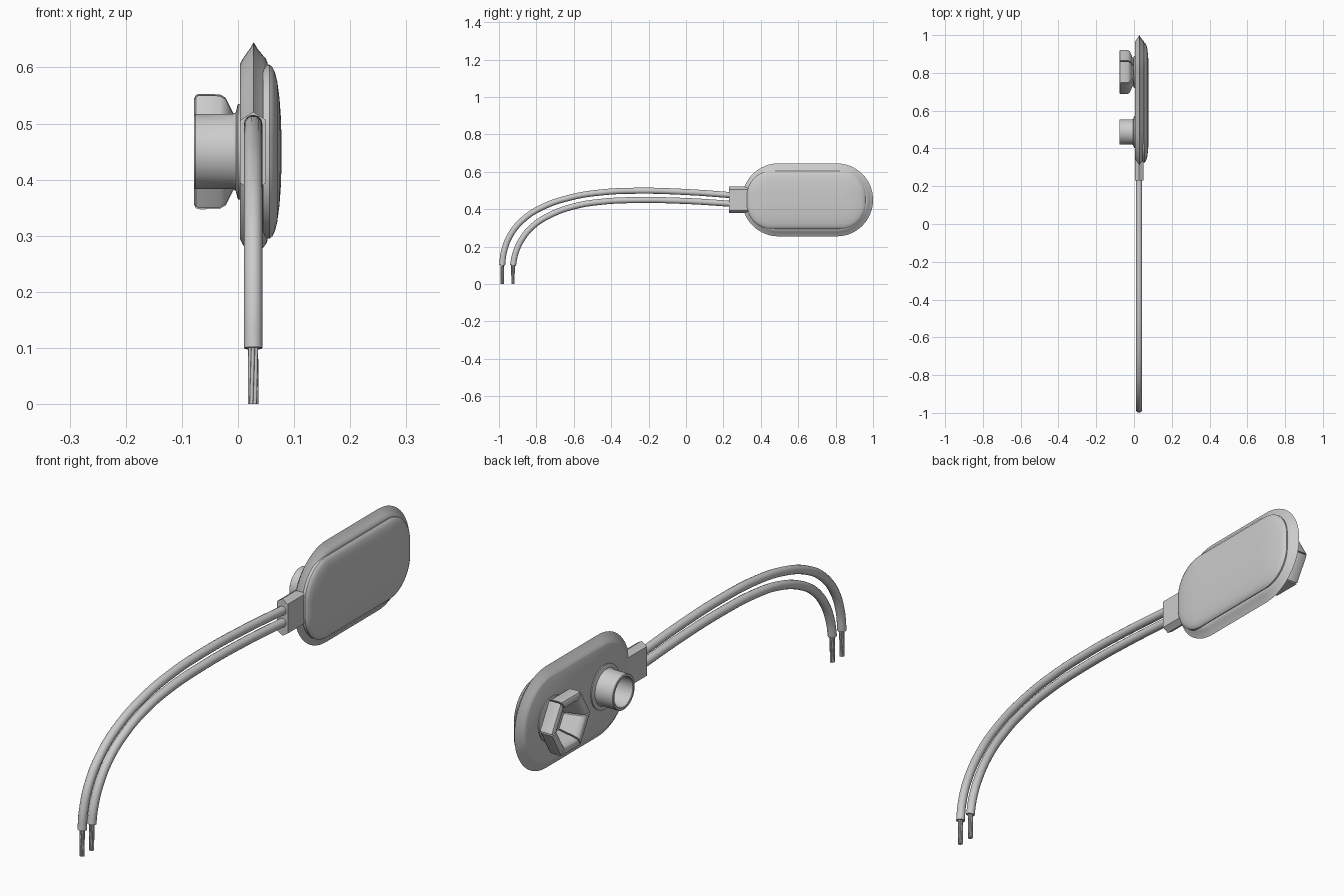
import bpy, bmesh, math
from mathutils import Vector

if "Cube" in bpy.data.objects:
    bpy.data.objects.remove(bpy.data.objects["Cube"])

ZC = 0.45  # height of the connector's centre line


def make(name, bm, angle=35):
    bmesh.ops.recalc_face_normals(bm, faces=bm.faces)
    me = bpy.data.meshes.new(name)
    bm.to_mesh(me)
    bm.free()
    ob = bpy.data.objects.new(name, me)
    bpy.context.collection.objects.link(ob)
    bpy.ops.object.select_all(action='DESELECT')
    ob.select_set(True)
    bpy.context.view_layer.objects.active = ob
    bpy.ops.object.shade_smooth_by_angle(angle=math.radians(angle))
    return ob


def loft(bm, rings, closed=False):
    """Skin a list of point rings; cap the ends or join last to first."""
    vs = [[bm.verts.new(p) for p in r] for r in rings]
    pairs = list(zip(vs, vs[1:])) + ([(vs[-1], vs[0])] if closed else [])
    for a, b in pairs:
        n = len(a)
        for i in range(n):
            j = (i + 1) % n
            bm.faces.new((a[i], a[j], b[j], b[i]))
    if not closed:
        bm.faces.new(vs[0])
        bm.faces.new(vs[-1])


def rounded(x, yc, hy, hz, r, n=16):
    """Rounded rectangle ring in the YZ plane."""
    pts = []
    for q, (sy, sz) in enumerate([(1, 1), (-1, 1), (-1, -1), (1, -1)]):
        for i in range(n + 1):
            a = math.pi / 2 * (q + i / n)
            pts.append((x, yc + sy * (hy - r) + r * math.cos(a),
                        ZC + sz * (hz - r) + r * math.sin(a)))
    return pts


def lathe(name, yc, profile, n=48):
    """Revolve (x, radius) points about an axis along x."""
    bm = bmesh.new()
    loft(bm, [[(x, yc + r * math.cos(2 * math.pi * i / n), ZC + r * math.sin(2 * math.pi * i / n))
               for i in range(n)] for x, r in profile])
    return make(name, bm)


# moulded oval body with a peaked rim
bm = bmesh.new()
loft(bm, [rounded(x, 0.65, 0.35 - d, 0.195 - d, 0.194 - d) for x, d in
          [(0.004, 0.038), (0.007, 0.032), (0.013, 0.023), (0.021, 0.012), (0.028, 0.0),
           (0.035, 0.012), (0.044, 0.023), (0.050, 0.030), (0.053, 0.038), (0.053, 0.06)]])
make("body", bm)

# domed front pad
bm = bmesh.new()
loft(bm, [rounded(x, 0.643, 0.317 - d, 0.155 - d, max(0.13 - d, 0.02)) for x, d in
          [(0.045, 0.0), (0.056, 0.0), (0.061, 0.004), (0.066, 0.014), (0.070, 0.030),
           (0.074, 0.060), (0.0765, 0.095), (0.0775, 0.13)]])
make("front_pad", bm)

# strain relief block with the same peaked edges
bm = bmesh.new()
section = [(0.004, -0.056), (0.027, -0.071), (0.050, -0.056),
           (0.050, 0.056), (0.027, 0.071), (0.004, 0.056)]
loft(bm, [[(x, y, ZC + z) for x, z in section] for y in (0.23, 0.35)])
make("strain_relief", bm)

# round stud: hollow tube on a flange
lathe("stud", 0.487, [(0.008, 0.085), (0.0, 0.085), (-0.002, 0.078), (-0.004, 0.070),
                      (-0.009, 0.067), (-0.076, 0.067), (-0.078, 0.065), (-0.078, 0.058),
                      (-0.076, 0.056), (-0.006, 0.056)])

# hexagonal socket: flange and six curled petals
lathe("socket_base", 0.805, [(0.008, 0.085), (0.0, 0.085), (-0.002, 0.080), (-0.003, 0.060)])
profile = [(0.0, 0.062), (-0.008, 0.068), (-0.014, 0.080), (-0.022, 0.096), (-0.032, 0.102),
           (-0.068, 0.103), (-0.075, 0.101), (-0.078, 0.095), (-0.078, 0.082),
           (-0.074, 0.075), (-0.060, 0.068), (-0.030, 0.060), (0.0, 0.052)]
bm = bmesh.new()
for k in range(6):
    a = math.radians(90 + 60 * k)
    out = Vector((0, math.cos(a), math.sin(a)))
    side = Vector((0, -math.sin(a), math.cos(a)))
    rings = []
    for s in (-1, 1):
        rings.append([Vector((x, 0.805, ZC)) + out * r + side * s * (r * math.tan(math.pi / 6) - 0.003)
                      for x, r in profile])
    loft(bm, rings)
make("socket_petals", bm)


# insulated wires and their bare twisted ends
def tube(name, pts, radius):
    cu = bpy.data.curves.new(name, 'CURVE')
    cu.dimensions = '3D'
    cu.bevel_depth = radius
    cu.bevel_resolution = 5
    cu.resolution_u = 8
    cu.use_fill_caps = True
    sp = cu.splines.new('BEZIER')
    sp.bezier_points.add(len(pts) - 1)
    for bp, p in zip(sp.bezier_points, pts):
        bp.co = p
        bp.handle_left_type = bp.handle_right_type = 'AUTO'
    ob = bpy.data.objects.new(name, cu)
    bpy.context.collection.objects.link(ob)
    bpy.ops.object.select_all(action='DESELECT')
    ob.select_set(True)
    bpy.context.view_layer.objects.active = ob
    bpy.ops.object.convert(target='MESH')
    bpy.ops.object.shade_smooth_by_angle(angle=math.radians(40))


paths = {
    "outer": [(-0.983, 0.10), (-0.974, 0.17), (-0.94, 0.26), (-0.87, 0.345), (-0.77, 0.41),
              (-0.62, 0.462), (-0.45, 0.49), (-0.25, 0.499), (0.0, 0.492), (0.26, 0.474)],
    "inner": [(-0.925, 0.10), (-0.913, 0.16), (-0.88, 0.235), (-0.82, 0.308), (-0.73, 0.367),
              (-0.60, 0.415), (-0.45, 0.44), (-0.25, 0.449), (0.0, 0.444), (0.26, 0.428)],
}
for name, path in paths.items():
    tube(name + "_wire", [(0.027, y, z) for y, z in path], 0.0165)
    y0 = path[0][0]
    bm = bmesh.new()
    for k in range(7):
        r = 0.0062 if k else 0.0
        rings = []
        for z in (0.0, 0.03, 0.06, 0.09, 0.115):
            t = math.pi / 3 * k + z * 5
            cx, cy = 0.027 + r * math.cos(t), y0 + r * math.sin(t)
            rings.append([(cx + 0.0034 * math.cos(math.pi * i / 4),
                           cy + 0.0034 * math.sin(math.pi * i / 4), z) for i in range(8)])
        loft(bm, rings)
    make(name + "_bare_strands", bm, 50)
